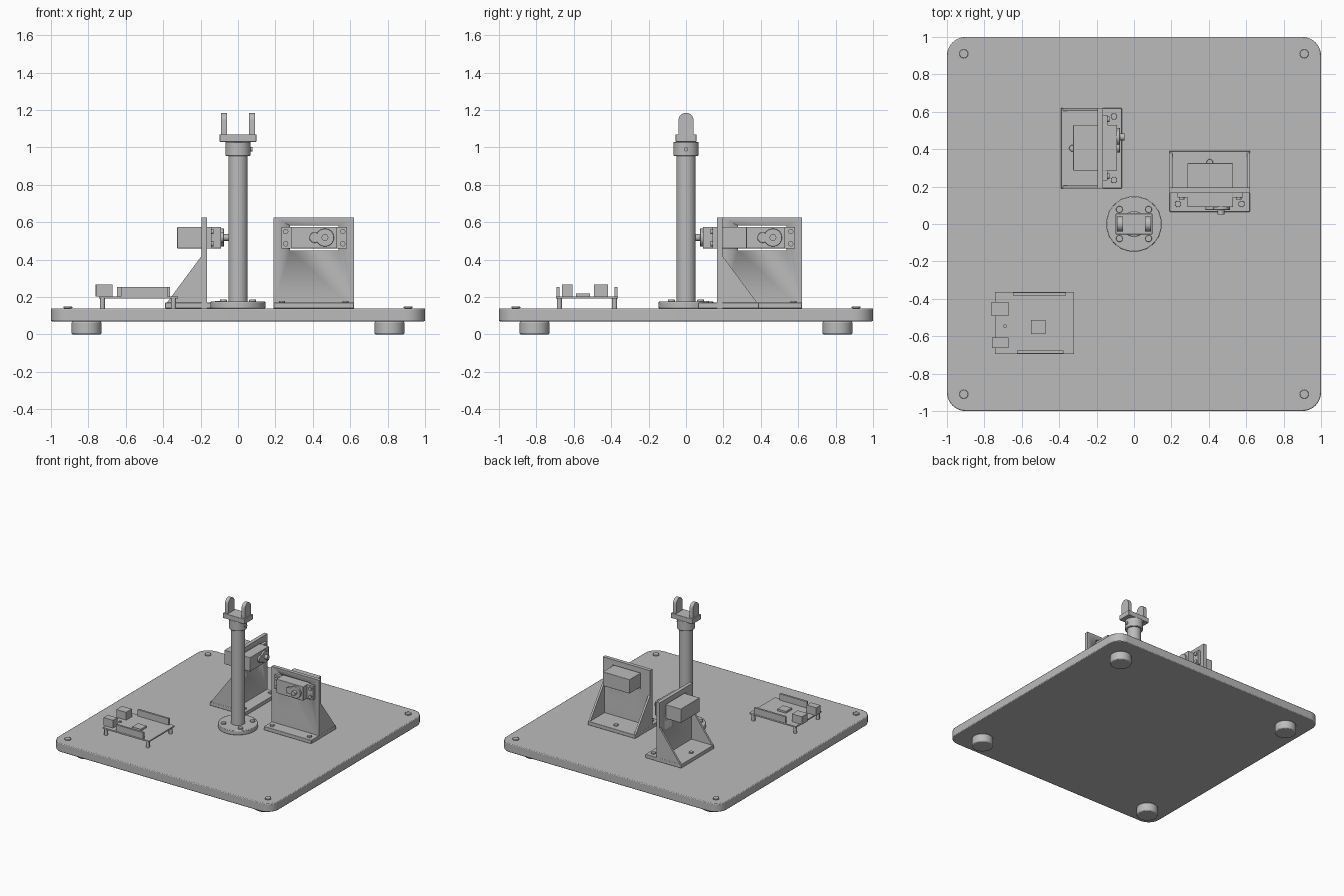
import bpy, bmesh, math
from mathutils import Matrix, Vector

if "Cube" in bpy.data.objects:
    bpy.data.objects.remove(bpy.data.objects["Cube"])

GREY = bpy.data.materials.new("plain grey")
GREY.use_nodes = True
GREY.diffuse_color = (0.5, 0.5, 0.5, 1)
GREY.node_tree.nodes["Principled BSDF"].inputs["Base Color"].default_value = (0.5, 0.5, 0.5, 1)


def finish(name, bm, bevel=0.0):
    """Turn a bmesh into a shaded object, with an optional edge bevel."""
    bmesh.ops.recalc_face_normals(bm, faces=bm.faces)
    mesh = bpy.data.meshes.new(name)
    bm.to_mesh(mesh)
    bm.free()
    ob = bpy.data.objects.new(name, mesh)
    bpy.context.collection.objects.link(ob)
    mesh.materials.append(GREY)
    bpy.ops.object.select_all(action="DESELECT")
    bpy.context.view_layer.objects.active = ob
    ob.select_set(True)
    bpy.ops.object.shade_smooth_by_angle(angle=math.radians(30))
    if bevel:
        mod = ob.modifiers.new("soft edges", "BEVEL")
        mod.width = bevel
        mod.segments = 2
        mod.limit_method = "ANGLE"
        mod.angle_limit = math.radians(40)
    return ob


def box(name, x, y, z, bevel=0.0):
    """Box from (low, high) pairs."""
    bm = bmesh.new()
    bmesh.ops.create_cube(bm, size=1)
    for v in bm.verts:
        v.co = [(p[0] + p[1]) / 2 + c * (p[1] - p[0]) for p, c in zip((x, y, z), v.co)]
    return finish(name, bm, bevel)


def rod(name, start, end, r, bevel=0.0, sides=40):
    """Cylinder between two points."""
    a, b = Vector(start), Vector(end)
    d = b - a
    m = Matrix.Translation((a + b) / 2) @ d.to_track_quat("Z", "Y").to_matrix().to_4x4()
    bm = bmesh.new()
    bmesh.ops.create_cone(bm, cap_ends=True, segments=sides, radius1=r, radius2=r,
                          depth=d.length, matrix=m)
    return finish(name, bm, bevel)


def prism(name, points, offset, bevel=0.0):
    """Flat outline extruded along an offset."""
    bm = bmesh.new()
    face = bm.faces.new([bm.verts.new(p) for p in points])
    out = bmesh.ops.extrude_face_region(bm, geom=[face])
    bmesh.ops.translate(bm, vec=offset,
                        verts=[v for v in out["geom"] if isinstance(v, bmesh.types.BMVert)])
    return finish(name, bm, bevel)


def arc(cx, cy, r, a0, a1, n):
    return [(cx + r * math.cos(math.radians(a0 + (a1 - a0) * i / n)),
             cy + r * math.sin(math.radians(a0 + (a1 - a0) * i / n))) for i in range(n + 1)]


# Base plate with rounded corners, feet and foot bolts
DECK = 0.14
outline = []
for k, (sx, sy) in enumerate([(1, 1), (-1, 1), (-1, -1), (1, -1)]):
    outline += arc(0.9 * sx, 0.9 * sy, 0.1, 90 * k, 90 * k + 90, 10)
    rod("foot", (0.81 * sx, 0.81 * sy, 0), (0.81 * sx, 0.81 * sy, 0.07), 0.08, 0.008)
    rod("foot_bolt", (0.91 * sx, 0.91 * sy, DECK), (0.91 * sx, 0.91 * sy, 0.15), 0.024, 0.003)
prism("base_plate", [(x, y, 0.07) for x, y in outline], (0, 0, 0.07), 0.006)

# Central mast
rod("mast_flange", (0, 0, DECK), (0, 0, 0.175), 0.148, 0.004, 64)
rod("mast_tube", (0, 0, DECK), (0, 0, 1.0), 0.052)
rod("mast_collar", (0, 0, 0.955), (0, 0, 1.03), 0.068, 0.005)
rod("collar_screw", (0.06, 0, 0.99), (0.077, 0, 0.99), 0.011, 0, 16)
for sx in (-1, 1):
    for sy in (-1, 1):
        rod("flange_bolt", (0.078 * sx, 0.078 * sy, 0.17), (0.078 * sx, 0.078 * sy, 0.187), 0.018, 0.002, 20)

# Yoke on top of the mast
box("yoke_plate", (-0.098, 0.098), (-0.055, 0.055), (1.03, 1.07), 0.002)
for x in (-0.09, 0.06):
    ear = [(-0.04, 1.07), (0.04, 1.07)] + arc(0, 1.145, 0.04, 0, 180, 16)
    prism("yoke_ear", [(x, y, z) for y, z in ear], (0.03, 0, 0))


def servo_station():
    """Bracket and servo facing -y; returns all its objects."""
    mid, parts = 0.405, []
    left, right = 0.19, 0.62
    # Bracket foot, upright with a servo opening, and side gussets
    parts.append(box("bracket_foot", (left, right), (0.065, 0.39), (DECK, 0.17), 0.003))
    upright = box("bracket_upright", (left, right), (0.165, 0.195), (DECK, 0.625))
    cutter = box("opening_cutter", (0.278, 0.536), (0.1, 0.3), (0.45, 0.582))
    cutter.hide_render = True
    cut = upright.modifiers.new("opening", "BOOLEAN")
    cut.operation = "DIFFERENCE"
    cut.object = cutter
    bpy.context.view_layer.objects.active = upright
    bpy.ops.object.modifier_apply(modifier=cut.name)
    bpy.data.objects.remove(cutter)
    parts.append(upright)
    for x in (left, right - 0.016):
        parts.append(prism("bracket_gusset", [(x, 0.195, 0.17), (x, 0.38, 0.17), (x, 0.195, 0.42)],
                           (0.016, 0, 0)))
    for x, y in ((0.235, 0.107), (0.575, 0.107), (mid, 0.33)):
        parts.append(rod("bracket_bolt", (x, y, 0.165), (x, y, 0.18), 0.017, 0.002, 20))
    # Servo body, mounting tabs and screws
    parts.append(box("servo_body", (0.285, 0.53), (0.09, 0.325), (0.46, 0.575), 0.003))
    for x0, x1 in ((0.232, 0.285), (0.53, 0.583)):
        parts.append(box("servo_tab", (x0, x1), (0.142, 0.165), (0.46, 0.575)))
        for z in (0.485, 0.55):
            x = 0.255 if x0 < mid else 0.56
            parts.append(rod("tab_screw", (x, 0.145, z), (x, 0.132, z), 0.014, 0, 20))
    # Gear covers and output shaft
    z = 0.518
    parts.append(rod("gear_cover", (0.465, 0.1, z), (0.465, 0.075, z), 0.048, 0.002))
    parts.append(rod("small_gear_cover", (0.41, 0.1, z), (0.41, 0.075, z), 0.028, 0.002))
    parts.append(rod("output_shaft", (0.465, 0.1, z), (0.465, 0.05, z), 0.018, 0, 24))
    return parts


servo_station()
for ob in servo_station():
    ob.matrix_world = Matrix.Rotation(math.pi / 2, 4, "Z")

# Controller board on four standoffs
TOP = 0.203
box("circuit_board", (-0.743, -0.322), (-0.695, -0.363), (0.192, TOP))
for x in (-0.725, -0.345):
    for y in (-0.677, -0.382):
        rod("standoff", (x, y, DECK), (x, y, 0.195), 0.014, 0, 20)
box("usb_socket", (-0.762, -0.672), (-0.492, -0.417), (TOP, 0.267))
box("power_socket", (-0.758, -0.672), (-0.663, -0.607), (TOP, 0.267))
box("back_header", (-0.647, -0.363), (-0.382, -0.366), (TOP, 0.255))
box("front_header", (-0.625, -0.378), (-0.692, -0.676), (TOP, 0.255))
box("chip", (-0.55, -0.472), (-0.588, -0.512), (TOP, 0.218))
rod("reset_button", (-0.69, -0.547, TOP), (-0.69, -0.547, 0.212), 0.01, 0, 16)
